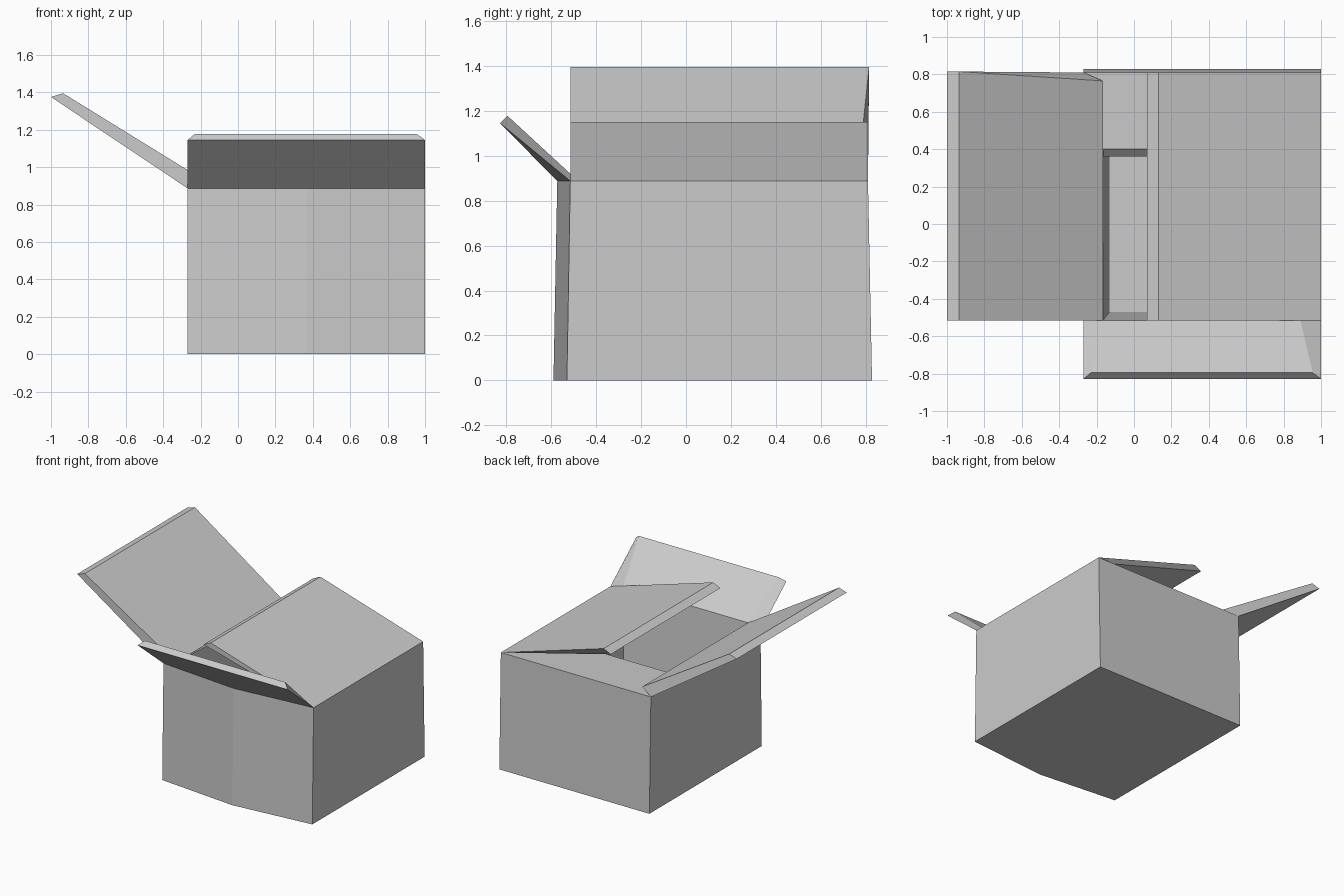
import bpy
import bmesh

if "Cube" in bpy.data.objects:
    bpy.data.objects.remove(bpy.data.objects["Cube"], do_unlink=True)

# Single cardboard colour
GREY = (0.6, 0.6, 0.6, 1)
card = bpy.data.materials.new("plain_grey_card")
card.use_nodes = True
card.diffuse_color = GREY
card.node_tree.nodes["Principled BSDF"].inputs["Base Color"].default_value = GREY


def loft(name, rings):
    """Skin a closed solid through matching rings of points."""
    bm = bmesh.new()
    loops = [[bm.verts.new(p) for p in ring] for ring in rings]
    n = len(loops[0])
    for low, high in zip(loops, loops[1:]):
        for i in range(n):
            j = (i + 1) % n
            bm.faces.new((low[i], low[j], high[j], high[i]))
    bm.faces.new(loops[0][::-1])
    bm.faces.new(loops[-1])
    bmesh.ops.recalc_face_normals(bm, faces=bm.faces)
    mesh = bpy.data.meshes.new(name)
    bm.to_mesh(mesh)
    bm.free()
    mesh.materials.append(card)
    obj = bpy.data.objects.new(name, mesh)
    bpy.context.collection.objects.link(obj)
    return obj


LEFT, RIGHT, MID = -0.27, 1.0, 0.365
IN_LEFT, IN_RIGHT = -0.165, 0.89
FRONT, BACK, RIM = -0.515, 0.81, 0.887


def footprint(x0, x1, front, bow, back, heights):
    """Rectangle whose front edge bows out at the middle."""
    xy = [(x0, front), (MID, front - bow), (x1, front), (x1, back), (x0, back)]
    return [(x, y, z) for (x, y), z in zip(xy, heights)]


# Box body: outer base, outer rim, inner rim, inner floor
loft("box_body", [
    footprint(LEFT, RIGHT, -0.53, 0.06, 0.828, [0] * 5),
    footprint(LEFT, RIGHT, FRONT, 0.058, BACK, [RIM] * 5),
    footprint(IN_LEFT, IN_RIGHT, FRONT, 0, 0.765, [0.92, 0.92, 0.9, 0.87, 0.87]),
    footprint(-0.13, 0.86, -0.47, 0, 0.72, [0.06] * 5),
])

# Side flap standing wide open
loft("open_side_flap", [
    [(LEFT, FRONT, RIM), (LEFT, BACK, RIM), (-1, 0.815, 1.375), (-1, FRONT, 1.375)],
    [(IN_LEFT, FRONT, 0.92), (IN_LEFT, 0.765, 0.92),
     (-0.935, 0.815, 1.395), (-0.935, FRONT, 1.395)],
])

# Side flap folded most of the way over the opening
loft("folded_side_flap", [
    [(RIGHT, FRONT, RIM), (RIGHT, BACK, RIM), (0.13, BACK, 1.15), (0.13, FRONT, 1.15)],
    [(IN_RIGHT, FRONT, 0.9), (IN_RIGHT, 0.765, 0.9),
     (0.07, BACK, 1.122), (0.07, FRONT, 1.122)],
])

# Front flap leaning outward, hinged on the bowed front edge
loft("front_flap", [
    [(LEFT, FRONT, RIM), (MID, FRONT - 0.058, RIM), (RIGHT, FRONT, RIM),
     (RIGHT, -0.828, 1.145), (MID, -0.828, 1.145), (LEFT, -0.828, 1.145)],
    [(IN_LEFT, FRONT, 0.92), (MID, FRONT, 0.92), (IN_RIGHT, FRONT, 0.92),
     (0.955, -0.795, 1.178), (MID, -0.795, 1.178), (-0.23, -0.795, 1.178)],
])

# Back flap lying closed across the opening
loft("back_flap", [
    [(-0.26, BACK, RIM), (0.99, BACK, RIM), (0.99, 0.4, 0.88), (-0.26, 0.4, 0.88)],
    [(-0.26, 0.765, 0.84), (0.99, 0.765, 0.84), (0.99, 0.36, 0.84), (-0.26, 0.36, 0.84)],
])
